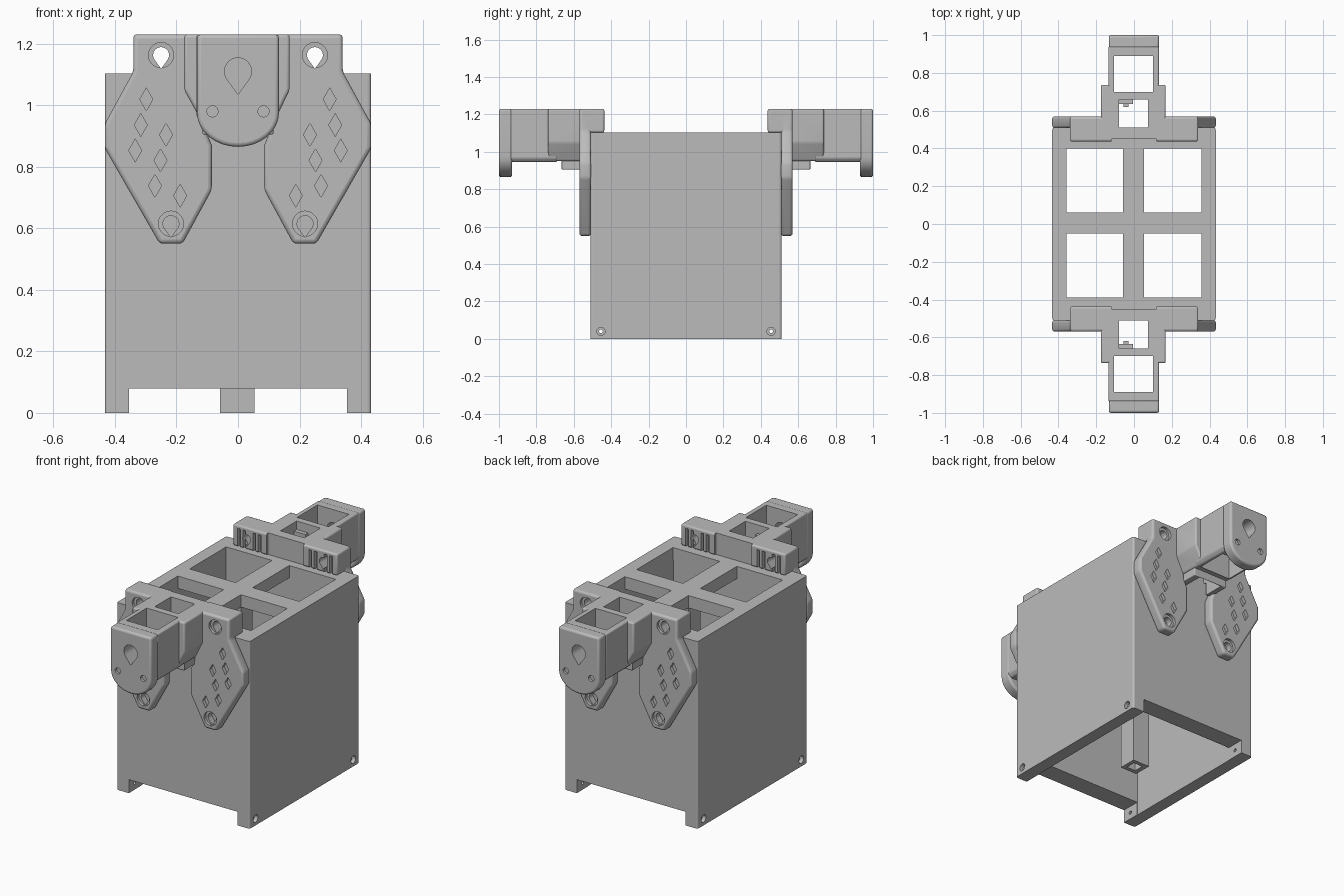
import bpy, bmesh, math
from mathutils import Vector

if "Cube" in bpy.data.objects:
    bpy.data.objects.remove(bpy.data.objects["Cube"])

grey = bpy.data.materials.new("plain_grey")
grey.use_nodes = True
GREY = (0.5, 0.5, 0.5, 1)
grey.diffuse_color = GREY
grey.node_tree.nodes["Principled BSDF"].inputs["Base Color"].default_value = GREY


def prism(bm, pts, a, b, axis="y"):
    """Extrude a 2D outline along an axis, from a to b."""
    place = {"x": lambda u, v, w: (w, u, v), "y": lambda u, v, w: (u, w, v),
             "z": lambda u, v, w: (u, v, w)}[axis]
    lo = [bm.verts.new(place(u, v, a)) for u, v in pts]
    hi = [bm.verts.new(place(u, v, b)) for u, v in pts]
    faces = [bm.faces.new(lo), bm.faces.new(hi)]
    for i in range(len(pts)):
        j = (i + 1) % len(pts)
        faces.append(bm.faces.new((lo[i], lo[j], hi[j], hi[i])))
    bmesh.ops.recalc_face_normals(bm, faces=faces)


def box(bm, x, y, z):
    prism(bm, [(x[0], y[0]), (x[1], y[0]), (x[1], y[1]), (x[0], y[1])], *z, "z")


def circle(cx, cz, r, n=20):
    return [(cx + r * math.cos(2 * math.pi * i / n), cz + r * math.sin(2 * math.pi * i / n))
            for i in range(n)]


def teardrop(cx, cz, r, tip=1.7):
    arc = [math.radians(-40 + 260 * i / 18) for i in range(19)]
    return [(cx + r * math.cos(t), cz + r * math.sin(t)) for t in arc] + [(cx, cz - r * tip)]


def finish(name, bm, bevel=0, cutter=None, mirror=False):
    me = bpy.data.meshes.new(name)
    bm.to_mesh(me)
    bm.free()
    ob = bpy.data.objects.new(name, me)
    bpy.context.collection.objects.link(ob)
    me.materials.append(grey)
    if bevel:
        m = ob.modifiers.new("soft_edges", "BEVEL")
        m.width, m.segments, m.limit_method = bevel, 3, "ANGLE"
        m.angle_limit = math.radians(25)
    if cutter:
        m = ob.modifiers.new("cut", "BOOLEAN")
        m.operation, m.object, m.solver = "DIFFERENCE", cutter, "EXACT"
        m.use_self = True
    if mirror:
        m = ob.modifiers.new("other_end", "MIRROR")
        m.use_axis = (False, True, False)
        m.use_mirror_merge = False
    if bevel:
        bpy.ops.object.select_all(action="DESELECT")
        bpy.context.view_layer.objects.active = ob
        ob.select_set(True)
        bpy.ops.object.shade_smooth_by_angle(angle=math.radians(35))
    return ob


def helper(name, bm):
    ob = finish(name, bm)
    ob.hide_render = True
    ob.hide_set(True)
    return ob


# Case: hollow box with four top windows, floor gaps and screw holes
bm = bmesh.new()
box(bm, (-.357, .357), (-.395, .4), (-.1, 1.03))
for x in ((-.357, -.058), (.054, .357)):
    for y in ((-.39, -.05), (.06, .4)):
        box(bm, x, y, (1, 1.2))
for y in ((-.7, -.3), (.3, .7)):
    box(bm, (-.355, .355), y, (-.2, .08))
for s in (-1, 1):
    for y in (-.455, .455):
        prism(bm, circle(y, .04, .022), s * .41, s * .5, "x")
        prism(bm, circle(y, .04, .01), s * .3, s * .5, "x")
case_cutter = helper("case_cutter", bm)
bm = bmesh.new()
box(bm, (-.433, .433), (-.51, .51), (0, 1.103))
bmesh.ops.bevel(bm, geom=[e for e in bm.edges if abs(e.verts[0].co.z - e.verts[1].co.z) > 1],
                offset=.012, segments=3, affect="EDGES", profile=.5)
finish("case", bm, cutter=case_cutter)

# Centre post, a square tube at the foot
bm = bmesh.new()
box(bm, (-.03, .03), (-.025, .035), (-.1, .2))
post_cutter = helper("post_cutter", bm)
bm = bmesh.new()
box(bm, (-.058, .054), (-.05, .06), (0, 1.05))
finish("centre_post", bm, cutter=post_cutter)

# Pad outline, half of the symmetric clip plate
half = [(.34, 1.23), (.34, 1.11), (.433, .94), (.433, .86), (.255, .55), (.18, .55),
        (.085, .725), (.085, .87), (.11, .93), (.11, .985)]
plate = half + [(-x, z) for x, z in reversed(half)]
pad = [(.3, 1.14), (.34, 1.11), (.433, .94), (.433, .86), (.255, .55), (.18, .55),
       (.085, .725), (.085, .9), (.17, .97), (.19, 1.14)]


def inside(x, z, margin):
    """True when a point lies within the convex pad by a margin."""
    for (ax, az), (bx, bz) in zip(pad, pad[1:] + pad[:1]):
        edge = Vector((bx - ax, bz - az))
        if (edge.y * (x - ax) - edge.x * (z - az)) / edge.length < margin:
            return False
    return True


# Cutter for the clip: shafts, diamonds, screw holes and grip grooves
bm = bmesh.new()
box(bm, (-.08, .075), (-.66, -.51), (.7, 1.4))
box(bm, (-.105, .1), (-.89, -.7), (.7, 1.4))
box(bm, (-.12, .12), (-.45, -.4), (1, 1.4))
prism(bm, teardrop(0, 1.11, .044), -1.1, -.85)
for s in (-1, 1):
    prism(bm, circle(s * .083, .98, .018), -1.1, -.985)
    prism(bm, circle(s * .25, 1.163, .041), -.7, -.553)
    prism(bm, teardrop(s * .25, 1.163, .026), -.7, -.3)
    prism(bm, circle(s * .218, .615, .041), -.7, -.553)
    prism(bm, teardrop(s * .218, .615, .026), -.7, -.518)
    for x in (.165, .2, .265, .3):
        box(bm, (s * x - .009, s * x + .009), (-.46, -.4), (1, 1.21))
    for i in range(-6, 7):
        for j in range(-8, 9):
            x = .198 - .082 * i - .018 * -j
            z = 1.07 - .032 * i - .083 * j
            if inside(x, z, .028) and math.hypot(x - .218, z - .615) > .075:
                d = [(s * x + .021, z), (s * x, z + .037), (s * x - .021, z), (s * x, z - .037)]
                prism(bm, d, -.7, -.55)
clip_cutter = helper("clip_cutter", bm)

# Clip plate with its two patterned pads
bm = bmesh.new()
prism(bm, plate, -.57, -.508)
finish("clip_plate", bm, .013, clip_cutter, True)

# Hook bar resting on the case rim
bm = bmesh.new()
box(bm, (-.34, .34), (-.565, -.437), (1.103, 1.23))
finish("hook_bar", bm, .01, clip_cutter, True)

# Neck with sloping underside, and its lower rib
bm = bmesh.new()
prism(bm, [(-.175, 1.23), (-.175, 1.05), (-.12, .95), (.12, .95), (.168, 1.05), (.168, 1.23)],
      -.737, -.53)
finish("neck", bm, .01, clip_cutter, True)
bm = bmesh.new()
box(bm, (-.115, .115), (-.665, -.53), (.905, .96))
finish("neck_rib", bm, .005, clip_cutter, True)

# Latch tab inside the neck shaft
bm = bmesh.new()
box(bm, (-.08, -.005), (-.66, -.635), (1.0, 1.18))
box(bm, (-.055, -.03), (-.66, -.62), (1.0, 1.15))
finish("latch_tab", bm, mirror=True)

# Head: hollow block and rounded nose plate
bm = bmesh.new()
prism(bm, [(-.135, 1.23), (-.135, .965), (-.115, .945), (.115, .945), (.132, .965), (.132, 1.23)],
      -.94, -.69)
finish("head_block", bm, .008, clip_cutter, True)
bm = bmesh.new()
arc = [(.133 * math.cos(t), .975 + .11 * math.sin(t))
       for t in (math.radians(180 + 180 * i / 16) for i in range(17))]
prism(bm, arc + [(.133, 1.23), (-.133, 1.23)], -1.0, -.93)
finish("head_nose", bm, .012, clip_cutter, True)
